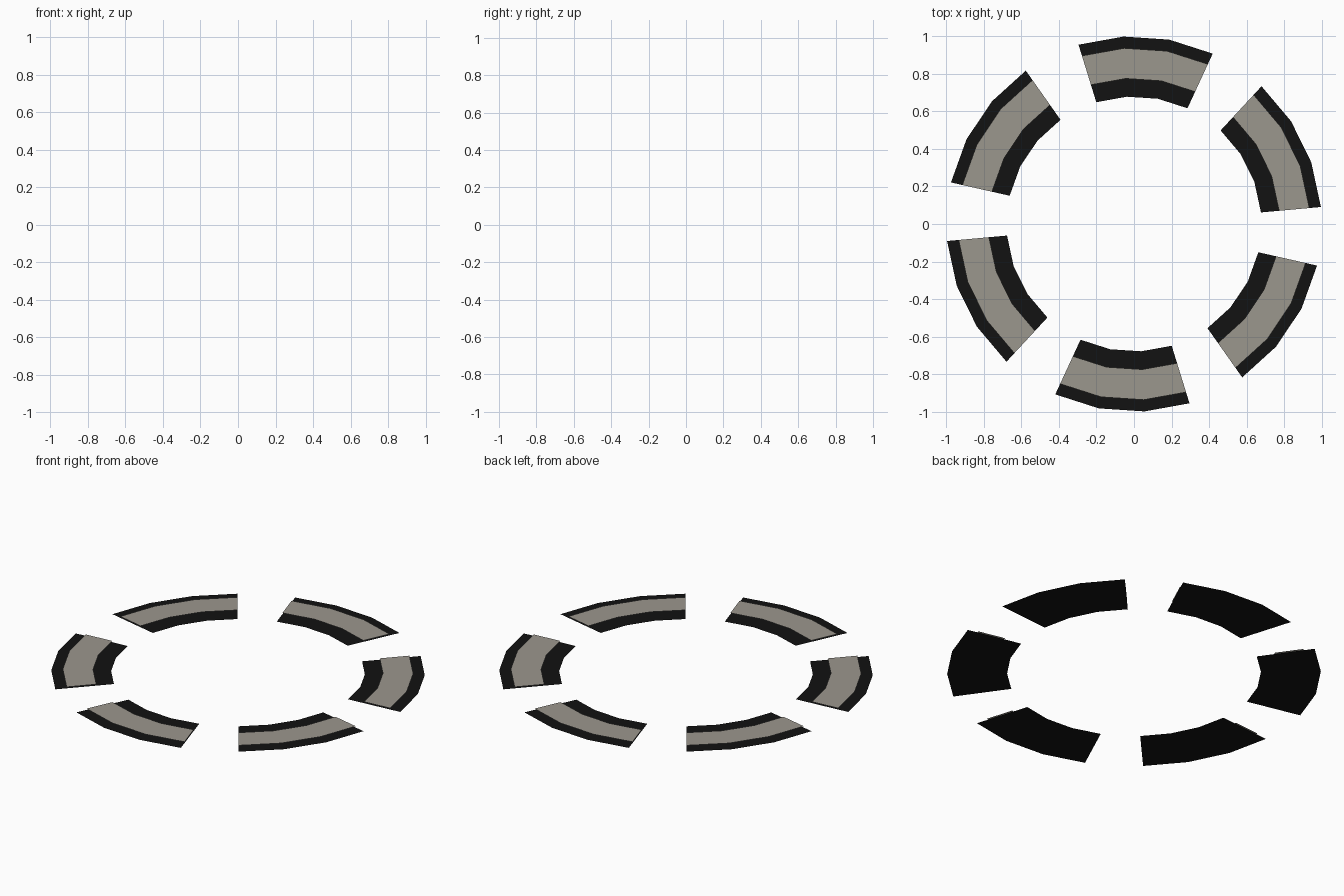
import bpy
from math import cos, sin, radians

if "Cube" in bpy.data.objects:
    bpy.data.objects.remove(bpy.data.objects["Cube"])

SEGMENTS, STEPS = 6, 3
START, STEP_ANGLE = 5.2, 14.0


def material(name, rgb):
    m = bpy.data.materials.new(name)
    m.diffuse_color = (*rgb, 1)
    m.use_nodes = True
    m.node_tree.nodes["Principled BSDF"].inputs["Base Color"].default_value = m.diffuse_color
    return m


def arc_sheet(name, r_in, r_out, z, start, mat):
    """Flat faceted arc, facing up."""
    verts = []
    for i in range(STEPS + 1):
        a = radians(start + i * STEP_ANGLE)
        verts += [(r * cos(a), r * sin(a), z) for r in (r_in, r_out)]
    faces = [(2 * i, 2 * i + 1, 2 * i + 3, 2 * i + 2) for i in range(STEPS)]
    mesh = bpy.data.meshes.new(name)
    mesh.from_pydata(verts, [], faces)
    mesh.materials.append(mat)
    ob = bpy.data.objects.new(name, mesh)
    bpy.context.collection.objects.link(ob)


black = material("black", (0.006, 0.006, 0.006))
grey = material("warm_grey", (0.33, 0.31, 0.27))

# Six dashes around the ring: black backing with a grey stripe just above it
for k in range(SEGMENTS):
    start = START + k * 360 / SEGMENTS
    arc_sheet(f"backing_{k + 1}", 0.68, 1.001, 0.0, start, black)
    arc_sheet(f"stripe_{k + 1}", 0.777, 0.939, 0.008, start, grey)
